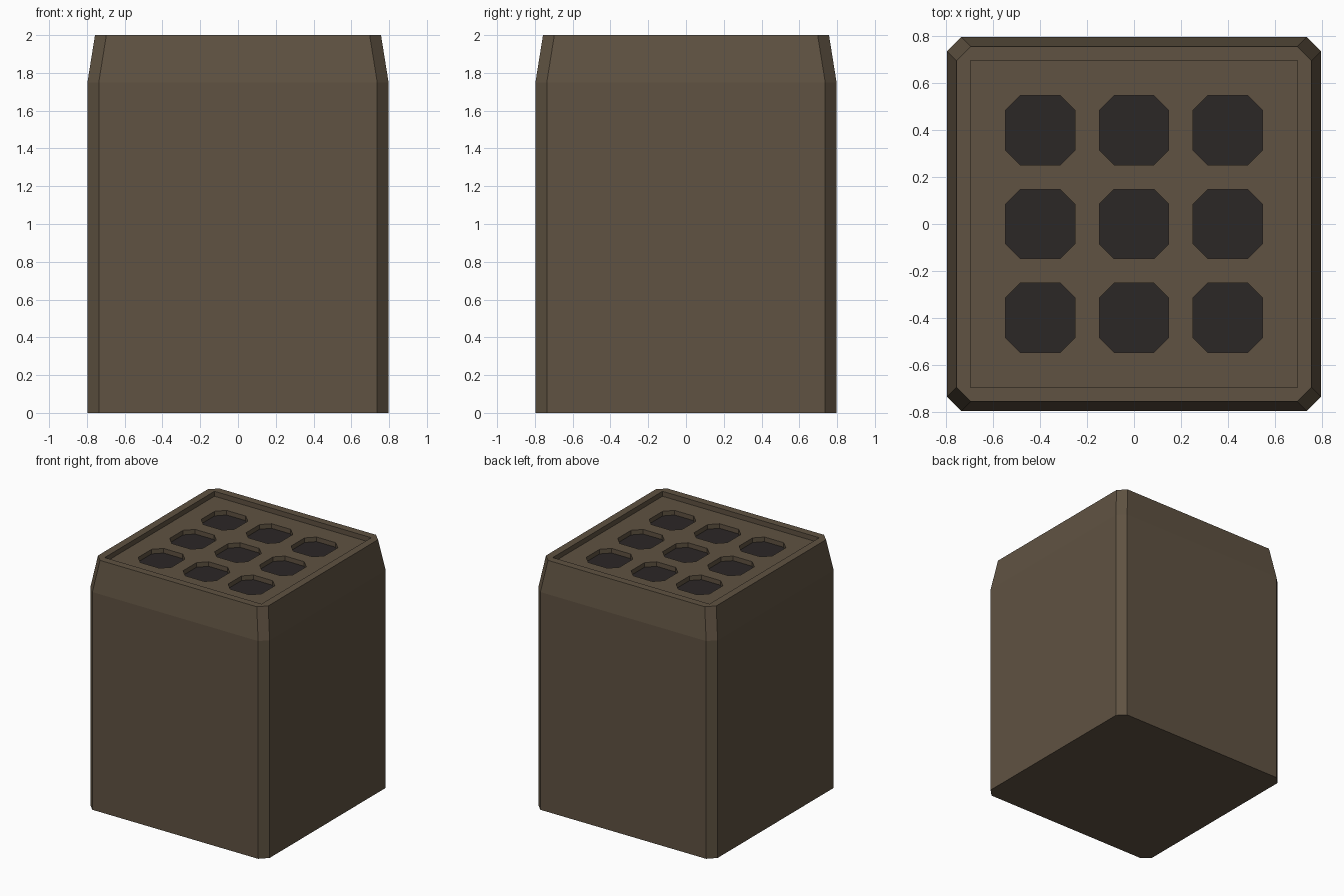
import bpy, bmesh

if "Cube" in bpy.data.objects:
    bpy.data.objects.remove(bpy.data.objects["Cube"])

RIM_Z, FLOOR_Z, HOLE_Z = 2.0, 1.96, 1.92
CENTRES = [(x, y) for x in (-0.4, 0.0, 0.4) for y in (-0.4, 0.0, 0.4)]


def material(name, color):
    m = bpy.data.materials.new(name)
    m.diffuse_color = (*color, 1)
    m.use_nodes = True
    m.node_tree.nodes["Principled BSDF"].inputs["Base Color"].default_value = m.diffuse_color
    return m


def outline(h, c):
    """Square of half size h; c is where each corner cut starts."""
    return [(h, -c), (h, c), (c, h), (-c, h), (-h, c), (-h, -c), (-c, -h), (c, -h)]


def add_loft(bm, sections, centre=(0, 0)):
    """Closed solid through (z, half, corner) sections."""
    rings = [[bm.verts.new((centre[0] + x, centre[1] + y, z)) for x, y in outline(h, c)]
             for z, h, c in sections]
    for a, b in zip(rings, rings[1:]):
        for i in range(8):
            j = (i + 1) % 8
            bm.faces.new((a[i], a[j], b[j], b[i]))
    bm.faces.new(rings[0][::-1])
    bm.faces.new(rings[-1])


def finish(name, bm, mat):
    me = bpy.data.meshes.new(name)
    bm.to_mesh(me)
    bm.free()
    ob = bpy.data.objects.new(name, me)
    bpy.context.collection.objects.link(ob)
    me.materials.append(mat)
    return ob


def cut(target, cutter):
    mod = target.modifiers.new("cut", 'BOOLEAN')
    mod.operation = 'DIFFERENCE'
    mod.solver = 'EXACT'
    mod.object = cutter
    cutter.hide_render = True
    bpy.context.view_layer.objects.active = target
    bpy.ops.object.modifier_apply(modifier=mod.name)
    bpy.data.objects.remove(cutter, do_unlink=True)


brown = material("brown_shell", (0.115, 0.085, 0.054))
dark = material("dark_cells", (0.024, 0.02, 0.019))

# Outer casing with cut corners and tapered top
bm = bmesh.new()
add_loft(bm, [(0, 0.797, 0.737), (1.75, 0.797, 0.737), (RIM_Z, 0.757, 0.697)])
casing = finish("casing", bm, brown)

# Shallow square recess inside the rim
bm = bmesh.new()
bmesh.ops.create_cube(bm, size=1)
for v in bm.verts:
    v.co = (v.co.x * 1.394, v.co.y * 1.394, FLOOR_Z if v.co.z < 0 else 2.2)
cut(casing, finish("recess_cutter", bm, brown))

# Nine eight-sided openings
bm = bmesh.new()
for p in CENTRES:
    add_loft(bm, [(HOLE_Z, 0.148, 0.085), (2.2, 0.148, 0.085)], p)
cut(casing, finish("opening_cutter", bm, brown))

# Dark floor in every opening
bm = bmesh.new()
for p in CENTRES:
    add_loft(bm, [(HOLE_Z - 0.01, 0.148, 0.085), (HOLE_Z + 0.003, 0.148, 0.085)], p)
finish("cell_floors", bm, dark)
